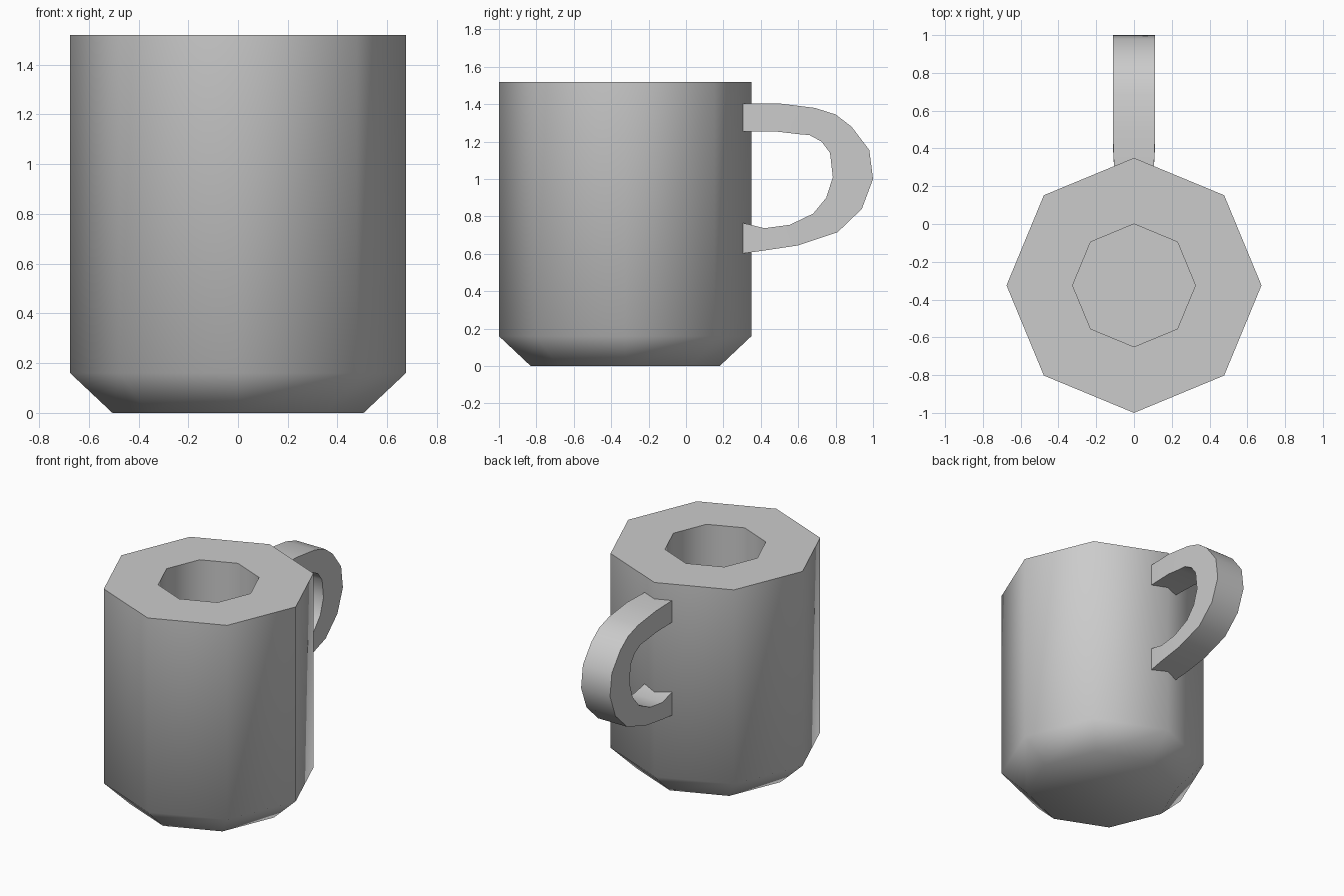
import bpy, bmesh
from math import cos, sin, pi, radians

if "Cube" in bpy.data.objects:
    bpy.data.objects.remove(bpy.data.objects["Cube"])

CY = -0.325  # body axis position along y


def finish(name, bm, angle):
    bmesh.ops.recalc_face_normals(bm, faces=bm.faces)
    mesh = bpy.data.meshes.new(name)
    bm.to_mesh(mesh)
    bm.free()
    obj = bpy.data.objects.new(name, mesh)
    bpy.context.collection.objects.link(obj)
    bpy.ops.object.select_all(action='DESELECT')
    obj.select_set(True)
    bpy.context.view_layer.objects.active = obj
    bpy.ops.object.shade_smooth_by_angle(angle=radians(angle))


def bridge(bm, rings):
    for a, b in zip(rings, rings[1:]):
        n = len(a)
        for i in range(n):
            j = (i + 1) % n
            bm.faces.new((a[i], a[j], b[j], b[i]))
    bm.faces.new(rings[0])
    bm.faces.new(rings[-1])


# Octagonal cup: chamfered base, straight wall, thick rim, narrow well
bm = bmesh.new()
profile = [(0.505, 0), (0.675, 0.16), (0.675, 1.52), (0.325, 1.52), (0.325, 0.2)]
rings = [[bm.verts.new((r * cos(k * pi / 4), CY + r * sin(k * pi / 4), z))
          for k in range(8)] for r, z in profile]
bridge(bm, rings)
finish("cup_body", bm, 50)

# Handle: rectangular section swept along outer and inner curves
outer = [(0.305, 1.405), (0.49, 1.405), (0.69, 1.38), (0.80, 1.345),
         (0.885, 1.28), (0.98, 1.155), (1.0, 1.0), (0.94, 0.84),
         (0.81, 0.715), (0.60, 0.645), (0.42, 0.618), (0.305, 0.602)]
inner = [(0.305, 1.253), (0.49, 1.253), (0.60, 1.24), (0.66, 1.235),
         (0.725, 1.20), (0.77, 1.14), (0.785, 1.01), (0.75, 0.90),
         (0.68, 0.815), (0.555, 0.755), (0.42, 0.737), (0.305, 0.765)]
bm = bmesh.new()
rings = []
for (yo, zo), (yi, zi) in zip(outer, inner):
    w = 0.106 if yo < 0.4 else 0.112
    rings.append([bm.verts.new(p) for p in
                  ((-w, yo, zo), (w, yo, zo), (w, yi, zi), (-w, yi, zi))])
bridge(bm, rings)
finish("handle", bm, 40)
